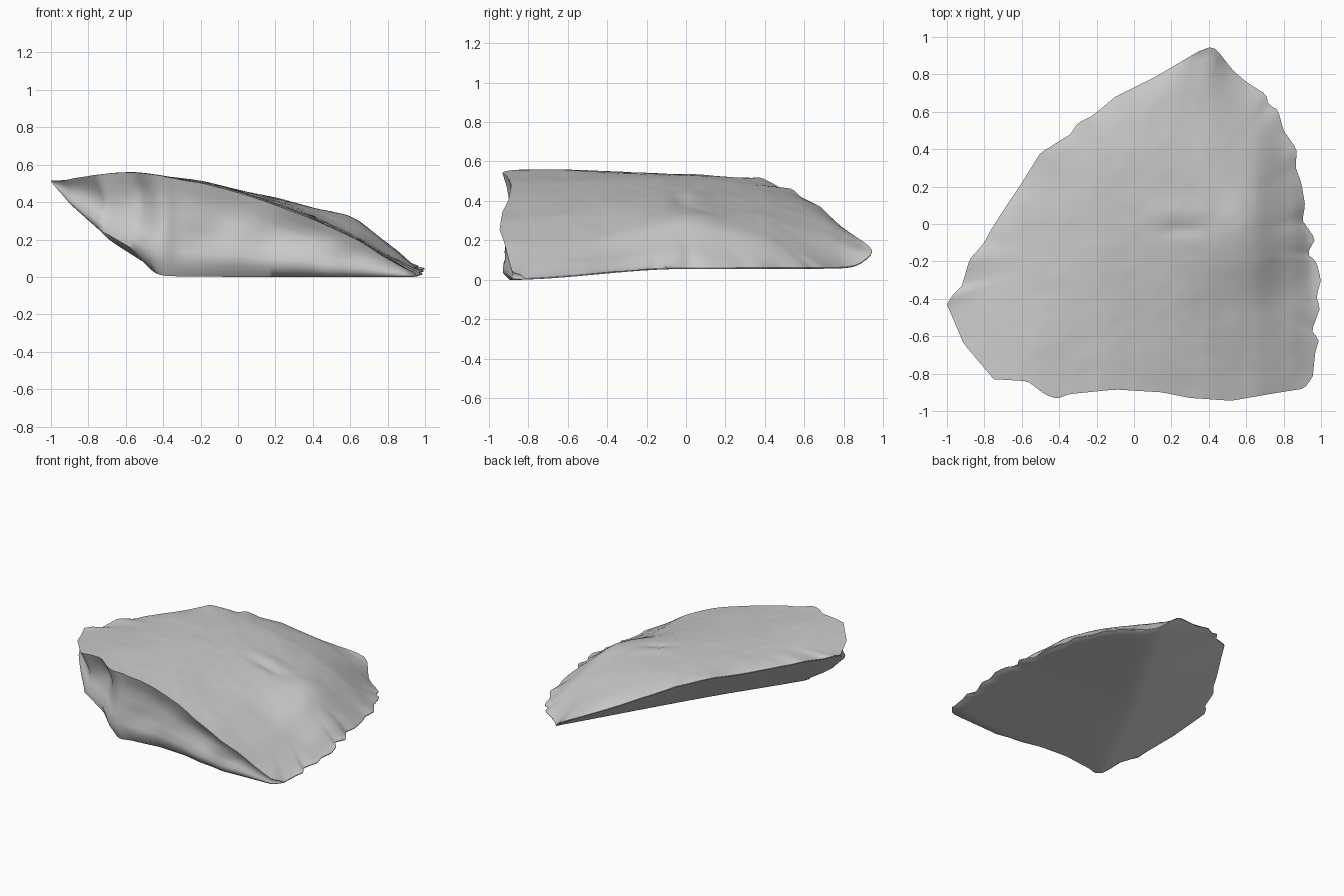
import bpy, bmesh, math
from mathutils import Vector, noise

if "Cube" in bpy.data.objects:
    bpy.data.objects.remove(bpy.data.objects["Cube"])

# Outline seen from above, counter-clockwise from the left point
OUTLINE = [(-1, -.43), (-.91, -.64), (-.75, -.83), (-.57, -.84), (-.47, -.915), (-.41, -.935),
           (-.35, -.91), (-.1, -.885), (.15, -.9), (.3, -.93), (.52, -.945), (.75, -.905),
           (.91, -.88), (.955, -.82), (.97, -.68), (.99, -.62), (.95, -.57), (.995, -.45),
           (.975, -.39), (1, -.3), (.975, -.2), (.925, -.16), (.97, -.08), (.9, .02), (.915, .1),
           (.895, .22), (.865, .3), (.87, .4), (.8, .5), (.77, .61), (.715, .64), (.71, .69),
           (.6, .76), (.53, .82), (.44, .935), (.4, .945), (.34, .92), (.12, .79), (-.1, .68),
           (-.22, .58), (-.3, .54), (-.34, .48), (-.5, .38), (-.6, .22), (-.7, .07), (-.77, -.04),
           (-.8, -.1), (-.88, -.19), (-.92, -.33), (-.97, -.38)]

# Heights of the upper surface on a coarse grid
XS = [-1, -.6, -.2, .1, .4, .65, .85, 1]
YS = [-.93, -.45, -.05, .4, .7, .95]
HEIGHTS = [[.52, .57, .515, .43, .32, .2, .08, .02],
           [.52, .565, .52, .445, .34, .225, .11, .03],
           [.53, .55, .52, .455, .385, .3, .15, .03],
           [.53, .54, .485, .42, .33, .22, .08, .02],
           [.5, .48, .42, .345, .23, .1, .06, .02],
           [.4, .36, .32, .25, .15, .08, .05, .02]]
CENTER = Vector((.1, -.1))
SEGMENTS, RINGS = 200, 36
# Inward offset of the broken front wall, from top to bottom
WALL = [0, .025, .042, .047, .042, .03, .012, .02, .065]


def locate(axis, v):
    v = min(max(v, axis[0]), axis[-1])
    i = max(k for k in range(len(axis) - 1) if axis[k] <= v)
    return i, (v - axis[i]) / (axis[i + 1] - axis[i])


def cubic(row, i, t):
    a, b, c, d = (row[min(max(i + k, 0), len(row) - 1)] for k in (-1, 0, 1, 2))
    return b + .5 * t * (c - a + t * (2 * a - 5 * b + 4 * c - d + t * (3 * (b - c) + d - a)))


def bump(x, y, cx, cy, rx, ry):
    return math.exp(-((x - cx) / rx) ** 2 - ((y - cy) / ry) ** 2)


def bottom_z(x, y):
    s = min(max((y + .9) / .9, 0), 1)
    base = .01 + .055 * s * s * (3 - 2 * s)
    slope = -.629 * x + .373 * y + .051 + .025 * bump(x, y, -.35, .5, .3, .25)
    d = base - slope
    return .5 * (base + slope + math.sqrt(d * d + .0012))


def top_z(x, y):
    i, t = locate(XS, x)
    j, u = locate(YS, y)
    z = cubic([cubic(row, i, t) for row in HEIGHTS], j, u)
    z += .01 * bump(x, y, .25, .07, .13, .06) - .01 * bump(x, y, .25, -.03, .12, .04)
    z += .015 * bump(x, y, .6, .03, .1, .12) - .01 * bump(x, y, .78, -.35, .12, .15)
    z += .006 * noise.noise(Vector((x * 4, y * 4, .3))) + .002 * noise.noise(Vector((x * 12, y * 12, 2)))
    return max(z, bottom_z(x, y))


def resample(points, n):
    pts = [Vector(p) for p in points]
    lengths = [(pts[(i + 1) % len(pts)] - p).length for i, p in enumerate(pts)]
    step, result, i, start = sum(lengths) / n, [], 0, 0
    for k in range(n):
        while k * step > start + lengths[i]:
            start += lengths[i]
            i += 1
        result.append(pts[i].lerp(pts[(i + 1) % len(pts)], (k * step - start) / lengths[i]))
    return result


def bridge(bm, a, b):
    for k in range(len(a)):
        n = (k + 1) % len(a)
        bm.faces.new((a[k], a[n], b[n], b[k]))


bm = bmesh.new()
rim = resample(OUTLINE, SEGMENTS)


def is_broken(p):
    return p.y < -.43 and p.x < .94


def edge_excess(p):
    # How far the upper surface must sink to meet a thin edge
    return 0 if is_broken(p) else top_z(*p) - bottom_z(*p) - .006


sink = [edge_excess(p) for p in rim]


def ring(f, height, sinking=0):
    verts = []
    for p, s in zip(rim, sink):
        q = CENTER.lerp(p, f)
        verts.append(bm.verts.new((q.x, q.y, height(q.x, q.y) - sinking * s * f ** 10)))
    return verts


loops = []
# Upper surface, from the middle outwards
top_c = bm.verts.new((*CENTER, top_z(*CENTER)))
loops += [ring(k / RINGS, top_z, 1) for k in range(1, RINGS)]

# Side wall: tall and hollowed at the front, a thin edge elsewhere
rows = [[] for _ in WALL]
for p in rim:
    lo = bottom_z(*p)
    hi = max(top_z(*p), lo + .006) if is_broken(p) else lo + .006
    notch = 1 + .3 * bump(p.x, p.y, -.62, -.83, .12, .2)
    amount = min(1, (hi - lo) / .3) * notch
    inward = (CENTER - p).normalized()
    for k, offset in enumerate(WALL):
        t = k / (len(WALL) - 1)
        z = hi + (lo - hi) * t
        rough = .03 * noise.noise(Vector((p.x * 4, p.y * 4, z * 9))) * math.sin(math.pi * t)
        q = p + inward * (offset + rough) * amount
        rows[k].append(bm.verts.new((q.x, q.y, z)))
loops += rows

# Underside, back to the middle
loops += [ring(k / RINGS, bottom_z) for k in range(RINGS - 4, 0, -1)]
bottom_c = bm.verts.new((*CENTER, bottom_z(*CENTER)))
for a, b in zip(loops, loops[1:]):
    bridge(bm, a, b)
for c, loop in ((top_c, loops[0]), (bottom_c, loops[-1])):
    for k in range(SEGMENTS):
        bm.faces.new((c, loop[k], loop[(k + 1) % SEGMENTS]))

bmesh.ops.recalc_face_normals(bm, faces=bm.faces)
lowest = min(v.co.z for v in bm.verts)
bmesh.ops.translate(bm, verts=bm.verts, vec=(0, 0, -lowest))

mesh = bpy.data.meshes.new("rock_slab")
bm.to_mesh(mesh)
bm.free()
rock = bpy.data.objects.new("rock_slab", mesh)
bpy.context.collection.objects.link(rock)
bpy.context.view_layer.objects.active = rock
rock.select_set(True)
bpy.ops.object.shade_smooth_by_angle(angle=math.radians(50))
